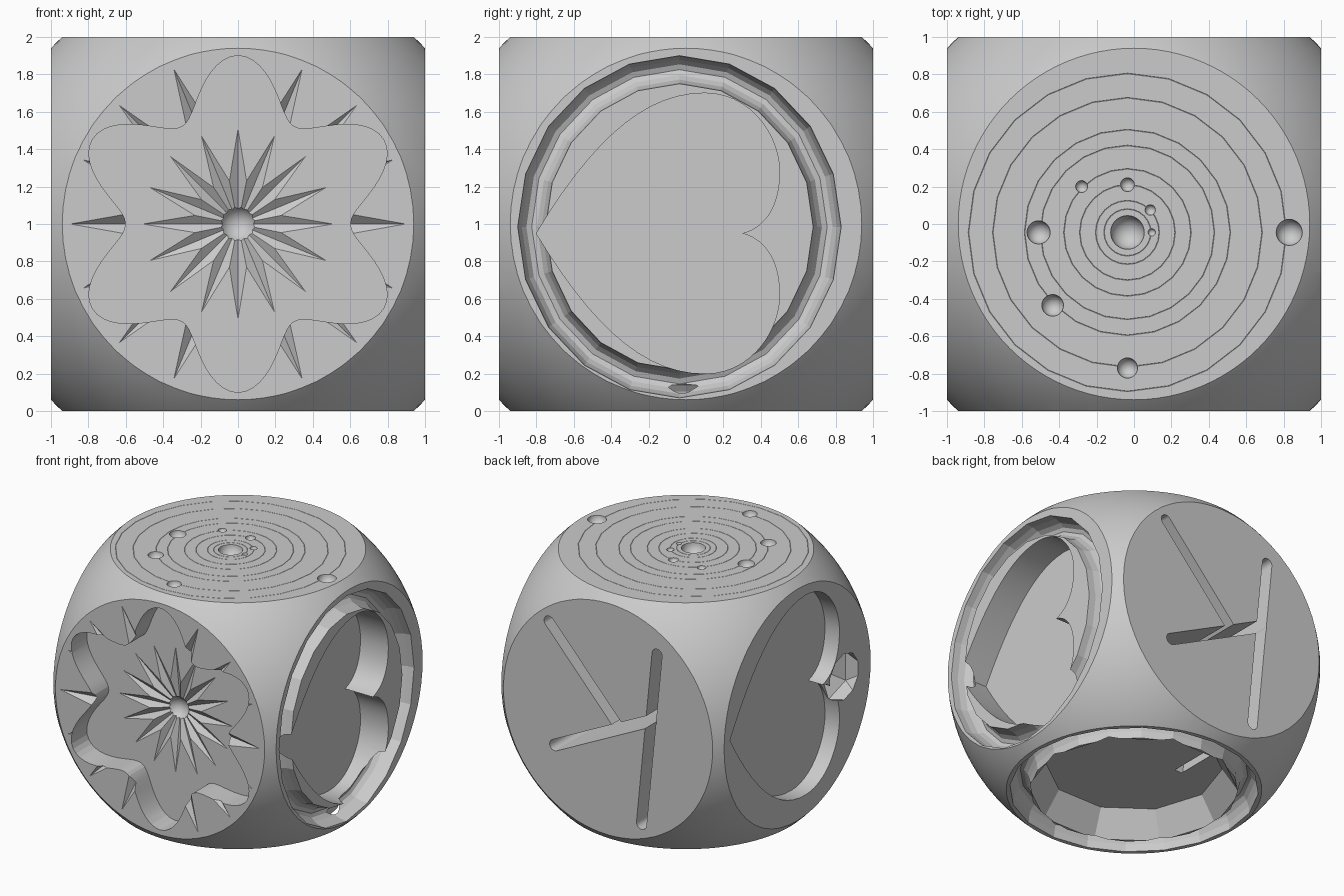
import bpy, bmesh
from math import sin, cos, pi, tau
from mathutils import Matrix, Vector
from mathutils.geometry import interpolate_bezier

if "Cube" in bpy.data.objects:
    bpy.data.objects.remove(bpy.data.objects["Cube"])

grey = bpy.data.materials.new("plain grey")
grey.use_nodes = True
grey.diffuse_color = (0.6, 0.6, 0.6, 1)
grey.node_tree.nodes["Principled BSDF"].inputs["Base Color"].default_value = (0.6, 0.6, 0.6, 1)


def face_frame(u, v):
    """Matrix with its origin in the middle of one flat side, local z outward."""
    u, v = Vector(u), Vector(v)
    n = u.cross(v)
    m = Matrix((u, v, n)).transposed().to_4x4()
    m.translation = n + Vector((0, 0, 1))
    return m


FRONT = face_frame((1, 0, 0), (0, 0, 1))
BACK = face_frame((-1, 0, 0), (0, 0, 1))
PLUS_X = face_frame((0, 1, 0), (0, 0, 1))
MINUS_X = face_frame((0, -1, 0), (0, 0, 1))
TOP = face_frame((1, 0, 0), (0, 1, 0))
BOTTOM = face_frame((1, 0, 0), (0, -1, 0))
EPS = 0.0008


def make_object(name, bm, matrix=Matrix()):
    bmesh.ops.recalc_face_normals(bm, faces=bm.faces)
    mesh = bpy.data.meshes.new(name)
    bm.to_mesh(mesh)
    bm.free()
    mesh.transform(matrix)
    mesh.materials.append(grey)
    obj = bpy.data.objects.new(name, mesh)
    bpy.context.collection.objects.link(obj)
    return obj


def loft(bm, rings):
    """Closed solid through rings of equal point count."""
    loops = [[bm.verts.new(p) for p in ring] for ring in rings]
    count = len(loops[0])
    for a, b in zip(loops, loops[1:]):
        for i in range(count):
            j = (i + 1) % count
            bm.faces.new((a[i], a[j], b[j], b[i]))
    bm.faces.new(loops[0])
    bm.faces.new(loops[-1][::-1])


def prism(profile, depth, above=0.06):
    bm = bmesh.new()
    loft(bm, [[(x, y, z) for x, y in profile] for z in (above, -depth)])
    return bm


def star(points, radius, half_width, depth, level):
    """Pyramid spikes meeting in the middle: a double-sided star."""
    bm = bmesh.new()
    half = pi / points
    valley = half_width / (sin(half) + half_width * cos(half) / radius)
    rim = []
    for i in range(2 * points):
        r = valley if i % 2 else radius
        rim.append(bm.verts.new((r * cos(i * half), r * sin(i * half), level)))
    for tip in (depth, -depth):
        apex = bm.verts.new((0, 0, level + tip))
        for i, v in enumerate(rim):
            bm.faces.new((v, rim[(i + 1) % len(rim)], apex))
    return bm


def add_torus(bm, centre, radii, minor, depth, sides, tube_sides):
    grid = []
    for i in range(sides):
        a = tau * i / sides
        row = []
        for k in range(tube_sides):
            b = tau * k / tube_sides
            row.append(bm.verts.new((centre[0] + (radii[0] + minor * cos(b)) * cos(a),
                                     centre[1] + (radii[1] + minor * cos(b)) * sin(a),
                                     depth * sin(b) + EPS)))
        grid.append(row)
    for i in range(sides):
        for k in range(tube_sides):
            n, m = (i + 1) % sides, (k + 1) % tube_sides
            bm.faces.new((grid[i][k], grid[n][k], grid[n][m], grid[i][m]))


def add_ball(bm, x, y, z, r):
    bmesh.ops.create_uvsphere(bm, u_segments=32, v_segments=16, radius=r,
                              matrix=Matrix.Translation((x, y, z + EPS)))


def stroke(x1, y1, x2, y2, half_width):
    """Straight bar outline with round ends."""
    a, b = Vector((x1, y1)), Vector((x2, y2))
    d = (b - a).normalized()
    side = Vector((-d.y, d.x))
    pts = []
    for centre, sign in ((b, 1), (a, -1)):
        for k in range(13):
            t = pi * k / 12
            pts.append(centre + half_width * sign * (d * sin(t) - side * cos(t)))
    return pts


# Body: ball trimmed flat on six sides
bm = bmesh.new()
bmesh.ops.create_uvsphere(bm, u_segments=96, v_segments=48, radius=1.373,
                          matrix=Matrix.Translation((0, 0, 1)))
for side in (FRONT, BACK, PLUS_X, MINUS_X, TOP, BOTTOM):
    cut = bmesh.ops.bisect_plane(bm, geom=bm.verts[:] + bm.edges[:] + bm.faces[:],
                                 plane_co=side.translation, plane_no=side.col[2].xyz,
                                 clear_outer=True)
    rim = [e for e in cut["geom_cut"] if isinstance(e, bmesh.types.BMEdge)]
    bmesh.ops.edgeloop_fill(bm, edges=rim)
body = make_object("engraved_block", bm)
bpy.context.view_layer.objects.active = body
body.select_set(True)


def carve(name, bm, side):
    cutter = make_object(name, bm, side)
    cutter.hide_render = True
    mod = body.modifiers.new(name, "BOOLEAN")
    mod.operation = "DIFFERENCE"
    mod.solver = "EXACT"
    mod.object = cutter
    bpy.ops.object.modifier_apply(modifier=mod.name)
    bpy.data.objects.remove(cutter)


# Front: six-petal recess, two spiked stars and a round dimple
flower = []
for i in range(144):
    a = tau * i / 144
    r = 0.75 - 0.15 * cos(6 * a)
    flower.append((r * cos(a), r * sin(a)))
carve("outer_star", star(16, 0.9, 0.16, 0.16, EPS), FRONT)
carve("flower_recess", prism(flower, 0.2), FRONT)
carve("inner_star", star(16, 0.515, 0.085, 0.065, EPS - 0.2), FRONT)
bm = bmesh.new()
add_ball(bm, 0, 0, -0.2, 0.1)
carve("flower_dimple", bm, FRONT)

# Both flanks: heart recess lying on its side
curves = (((-0.8, 0), (-0.5, 0.5), (-0.22, 0.75), (0.1, 0.75)),
          ((0.1, 0.75), (0.35, 0.75), (0.5, 0.52), (0.5, 0.33)),
          ((0.5, 0.33), (0.5, 0.14), (0.42, 0.03), (0.3, 0)))
upper = []
for c in curves:
    upper += [p.xy for p in interpolate_bezier(*[Vector((*q, 0)) for q in c], 14)][:-1]
upper.append(Vector(curves[-1][-1]))
heart = upper + [Vector((p.x, -p.y)) for p in upper[-2:0:-1]]
for side, size, lift, depth in ((PLUS_X, 1, -0.05, 0.25), (MINUS_X, 1.08, 0.04, 0.13)):
    carve("heart_recess", prism([(p.x * size, p.y * size + lift) for p in heart], depth), side)

# Deep ring grooves around one heart and around the bottom
for side, centre, radii in ((PLUS_X, (-0.035, -0.015), (0.79, 0.84)),
                            (BOTTOM, (0, 0), (0.84, 0.84))):
    bm = bmesh.new()
    add_torus(bm, centre, radii, 0.075, 0.15, 20, 16)
    carve("ring_groove", bm, side)

# Faceted hollow beside the other heart
bm = bmesh.new()
bmesh.ops.create_icosphere(bm, subdivisions=1, radius=0.22,
                           matrix=Matrix.Translation((0.6, 0, EPS)))
carve("gem_hollow", bm, MINUS_X)

# Back: three deep slots
for ends in ((0.44, 0.64, 0.3, -0.77), (-0.53, 0.65, 0.08, -0.02), (-0.48, -0.34, 0.39, 0.09)):
    carve("slot", prism(stroke(*ends, 0.045), 0.85), BACK)

# Bottom: ten-sided tapering hollow
bm = bmesh.new()
loft(bm, [[(r * cos(tau * i / 10), r * sin(tau * i / 10), z) for i in range(10)]
          for r, z in ((0.78, 0.04), (0.78, 0), (0.65, -0.2))])
carve("bottom_hollow", bm, BOTTOM)

# Top: fine orbit lines and round dimples
middle = (-0.035, -0.045)
bm = bmesh.new()
for r in (0.125, 0.17, 0.255, 0.34, 0.465, 0.55, 0.72, 0.85):
    add_torus(bm, middle, (r, r), 0.0025, 0.0025, 24, 4)
carve("orbit_lines", bm, TOP)
bm = bmesh.new()
for x, y, r in ((*middle, 0.09), (0.095, -0.045, 0.02), (0.087, 0.075, 0.028),
                (-0.035, 0.21, 0.037), (-0.28, 0.2, 0.032), (-0.51, -0.045, 0.062),
                (0.83, -0.045, 0.07), (-0.435, -0.435, 0.058), (-0.035, -0.77, 0.054)):
    add_ball(bm, x, y, 0, r)
carve("orbit_dimples", bm, TOP)

bpy.ops.object.shade_smooth_by_angle(angle=0.21)
